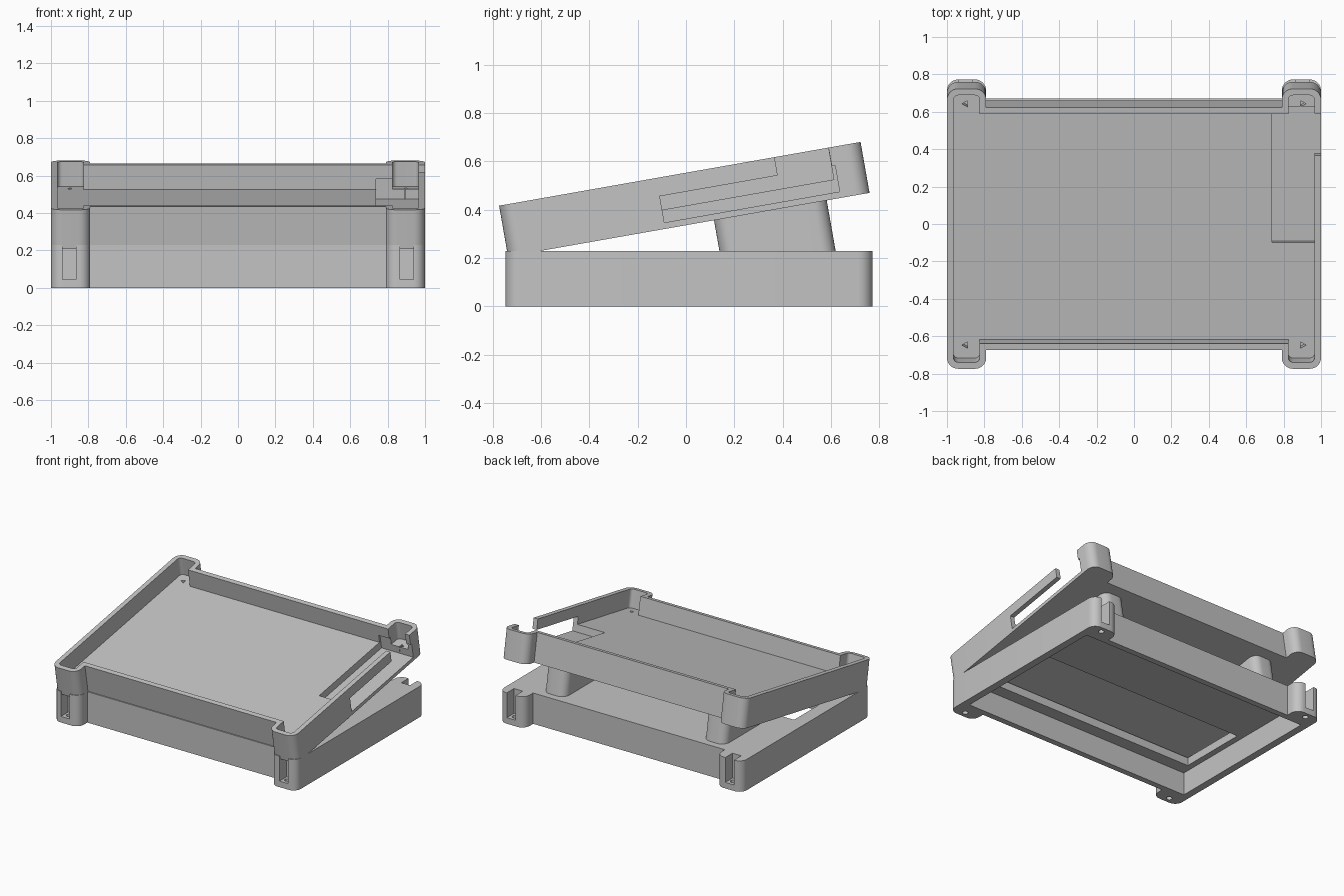
import bpy, bmesh, math
from mathutils import Matrix, Vector

cube = bpy.data.objects.get("Cube")
if cube:
    bpy.data.objects.remove(cube, do_unlink=True)

grey = bpy.data.materials.new("matte grey")
grey.use_nodes = True
GREY = (0.55, 0.55, 0.55, 1)
grey.diffuse_color = GREY
grey.node_tree.nodes["Principled BSDF"].inputs["Base Color"].default_value = GREY

LENGTH, WIDTH, POST_X, RADIUS, WALL = 0.76, 0.659, 0.79, 0.06, 0.035


def arc(cx, cy, r, start, steps=8):
    """Quarter circle, counter-clockwise from the start angle in degrees."""
    angles = [math.radians(start + 90 * i / steps) for i in range(steps + 1)]
    return [(cx + r * math.cos(a), cy + r * math.sin(a)) for a in angles]


def case_outline(inset=0.0):
    """Rectangle with rounded corner posts standing out at front and back."""
    r = RADIUS - inset
    quarter = arc(1 - RADIUS, LENGTH - RADIUS, r, 0)
    quarter += arc(POST_X + RADIUS, LENGTH - RADIUS, r, 90)
    quarter.append((POST_X + inset, WIDTH - inset))
    half = quarter + [(-x, y) for x, y in reversed(quarter)]
    return half + [(-x, -y) for x, y in half]


def rounded_rect(cx, cy, hx, hy, r):
    pts = []
    for sx, sy, start in ((1, 1, 0), (-1, 1, 90), (-1, -1, 180), (1, -1, 270)):
        pts += arc(cx + sx * (hx - r), cy + sy * (hy - r), r, start)
    return pts


def rect(x0, x1, y0, y1):
    return [(x0, y0), (x1, y0), (x1, y1), (x0, y1)]


def ngon(cx, cy, r, sides, turn=0.0):
    angles = [turn + 2 * math.pi * i / sides for i in range(sides)]
    return [(cx + r * math.cos(a), cy + r * math.sin(a)) for a in angles]


def prism(name, pts, z0, z1):
    bm = bmesh.new()
    face = bm.faces.new([bm.verts.new((x, y, z0)) for x, y in pts])
    ext = bmesh.ops.extrude_face_region(bm, geom=[face])
    top = [v for v in ext["geom"] if isinstance(v, bmesh.types.BMVert)]
    bmesh.ops.translate(bm, verts=top, vec=(0, 0, z1 - z0))
    bmesh.ops.recalc_face_normals(bm, faces=bm.faces)
    mesh = bpy.data.meshes.new(name)
    bm.to_mesh(mesh)
    bm.free()
    mesh.materials.append(grey)
    obj = bpy.data.objects.new(name, mesh)
    bpy.context.collection.objects.link(obj)
    return obj


def carve(obj, cutters):
    """Subtract every (outline, bottom, top) prism, then remove the cutters."""
    helpers = []
    for pts, z0, z1 in cutters:
        helper = prism("cutter", pts, z0, z1)
        helper.hide_render = True
        mod = obj.modifiers.new("cut", "BOOLEAN")
        mod.operation, mod.solver, mod.object = "DIFFERENCE", "EXACT", helper
        helpers.append(helper)
    deps = bpy.context.evaluated_depsgraph_get()
    mesh = bpy.data.meshes.new_from_object(obj.evaluated_get(deps))
    obj.modifiers.clear()
    obj.data = mesh
    for helper in helpers:
        bpy.data.objects.remove(helper, do_unlink=True)


def smooth(obj):
    bpy.ops.object.select_all(action="DESELECT")
    obj.select_set(True)
    bpy.context.view_layer.objects.active = obj
    bpy.ops.object.shade_smooth_by_angle(angle=math.radians(30))


SIDES = [(sx, sy) for sx in (-1, 1) for sy in (-1, 1)]

# Base: hollow underneath, with an opening in its top plate
base = prism("base", case_outline(), 0, 0.23)
cuts = [(rect(-0.945, 0.945, -0.615, 0.615), -0.1, 0.17),
        (rect(-0.9, 0.9, -0.52, 0.0), 0.1, 0.3)]
for sx, sy in SIDES:
    # Nut slot in the outer face of each post, and a screw hole below it
    xs = sorted((sx * 0.865, sx * 0.937))
    ys = sorted((sy * 0.675, sy * 0.8))
    cuts.append((rect(*xs, *ys), 0.045, 0.3))
    cuts.append((ngon(sx * 0.9, sy * 0.715, 0.02, 20), -0.05, 0.08))
carve(base, cuts)
base.data.transform(Matrix.Translation((0, 0.0125, 0)))
smooth(base)

# Tilted tray, modelled flat and then leaned back
tilt = (Matrix.Translation((0, 0.76, 0.47)) @ Matrix.Rotation(math.radians(10), 4, "X")
        @ Matrix.Translation((0, -LENGTH, 0)))
tray = prism("tray", case_outline(), 0, 0.214)
cuts = [(case_outline(WALL), 0.08, 0.3),
        # Side port recess and the gap in the side wall above it
        (rect(0.738, 1.1, -0.098, 0.639), 0.0265, 0.137),
        (rect(0.95, 1.1, 0.398, 0.625), 0.1, 0.3)]
for sx, sy in SIDES:
    # Triangular pilot marks in the floor
    cuts.append((ngon(sx * 0.9, sy * 0.655, 0.02, 3, 0 if sx > 0 else math.pi), 0.02, 0.12))
carve(tray, cuts)
tray.data.transform(tilt)
smooth(tray)

# Support legs between the base and the tray, trimmed inside the base plate
for side, sx in (("left", 1), ("right", -1)):
    leg = prism(side + "_support_leg", rounded_rect(sx * 0.66, 0.343, 0.09, 0.237, 0.06), -0.3, 0.02)
    leg.data.transform(tilt)
    bm = bmesh.new()
    bm.from_mesh(leg.data)
    bmesh.ops.bisect_plane(bm, geom=bm.verts[:] + bm.edges[:] + bm.faces[:],
                           plane_co=Vector((0, 0, 0.2)), plane_no=Vector((0, 0, 1)),
                           clear_inner=True)
    bm.to_mesh(leg.data)
    bm.free()
    smooth(leg)
